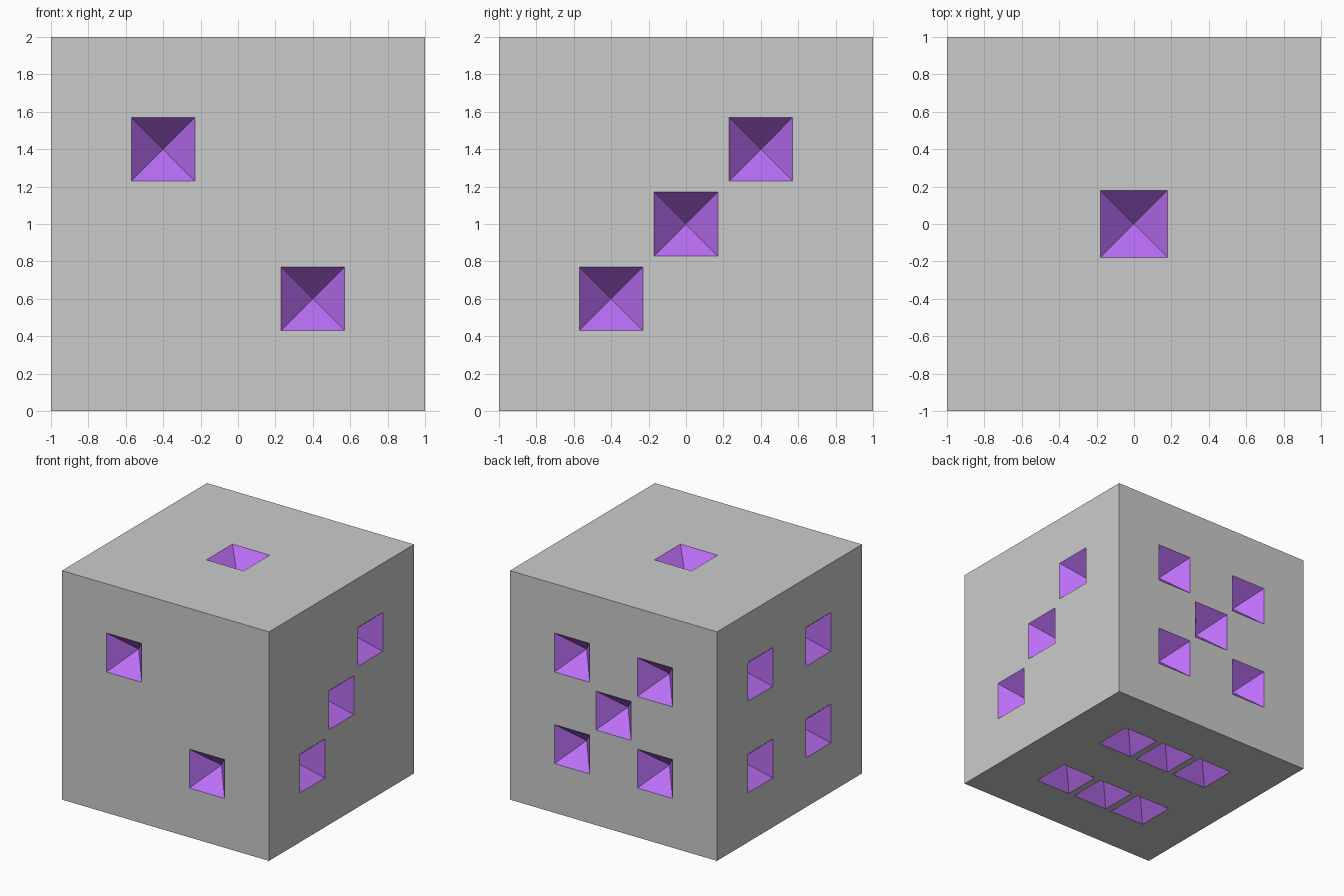
import bpy, bmesh
from mathutils import Vector, Matrix

if "Cube" in bpy.data.objects:
    bpy.data.objects.remove(bpy.data.objects["Cube"])

G = 0.4        # spacing of the pits from the face centre
DEPTH = 0.2    # depth of each pyramid pit
OVER = 1.1     # how far the cutter pyramid is extended past the surface

# Outward normal, pit half width, pit centres (on the two in-plane axes)
four = [(a, b) for a in (-G, G) for b in (-G, G)]
faces = [
    ((0, 0, 1), 0.18, [(0, 0)]),                                  # top: 1
    ((0, -1, 0), 0.17, [(-G, G), (G, -G)]),                       # front: 2
    ((1, 0, 0), 0.17, [(-G, -G), (0, 0), (G, G)]),                # right: 3
    ((-1, 0, 0), 0.17, four),                                     # left: 4
    ((0, 1, 0), 0.17, four + [(0, 0)]),                           # back: 5
    ((0, 0, -1), 0.17, [(a, b) for a in (-G, 0, G) for b in (-G, G)]),  # bottom: 6
]


def make_object(name, bm):
    bmesh.ops.recalc_face_normals(bm, faces=bm.faces)
    mesh = bpy.data.meshes.new(name)
    bm.to_mesh(mesh)
    bm.free()
    obj = bpy.data.objects.new(name, mesh)
    bpy.context.collection.objects.link(obj)
    return obj


def add_pyramid(bm, normal, half, u, v):
    """Square pyramid with its point DEPTH below the cube face."""
    n = Vector(normal)
    ax, ay = [Vector(e) for e in ((1, 0, 0), (0, 1, 0), (0, 0, 1)) if n.dot(Vector(e)) == 0]
    centre = Vector((0, 0, 1)) + n + ax * u + ay * v
    tip = bm.verts.new(centre - n * DEPTH)
    rim = centre + n * DEPTH * (OVER - 1)
    w = half * OVER
    ring = [bm.verts.new(rim + ax * sx * w + ay * sy * w)
            for sx, sy in ((-1, -1), (1, -1), (1, 1), (-1, 1))]
    bm.faces.new(ring)
    for i in range(4):
        bm.faces.new((ring[i], ring[(i + 1) % 4], tip))


# Cube body
bm = bmesh.new()
bmesh.ops.create_cube(bm, size=2, matrix=Matrix.Translation((0, 0, 1)))
body = make_object("die_body", bm)

# Pit cutters for all six sides
bm = bmesh.new()
for normal, half, centres in faces:
    for u, v in centres:
        add_pyramid(bm, normal, half, u, v)
cutter = make_object("pit_cutter", bm)

# Carve the pits
mod = body.modifiers.new("pits", 'BOOLEAN')
mod.operation = 'DIFFERENCE'
mod.solver = 'EXACT'
mod.object = cutter
bpy.context.view_layer.objects.active = body
bpy.ops.object.modifier_apply(modifier=mod.name)
bpy.data.objects.remove(cutter, do_unlink=True)

# Grey body, purple on the sloped pit walls
grey = bpy.data.materials.new("body_grey")
grey.diffuse_color = (0.8, 0.8, 0.8, 1)
grey.use_nodes = True
grey.node_tree.nodes["Principled BSDF"].inputs["Base Color"].default_value = grey.diffuse_color
purple = bpy.data.materials.new("pit_purple")
purple.diffuse_color = (0.5, 0.16, 0.92, 1)
purple.use_nodes = True
purple.node_tree.nodes["Principled BSDF"].inputs["Base Color"].default_value = purple.diffuse_color
body.data.materials.clear()
body.data.materials.append(grey)
body.data.materials.append(purple)
for p in body.data.polygons:
    p.material_index = 0 if max(abs(c) for c in p.normal) > 0.99 else 1
    p.use_smooth = False
